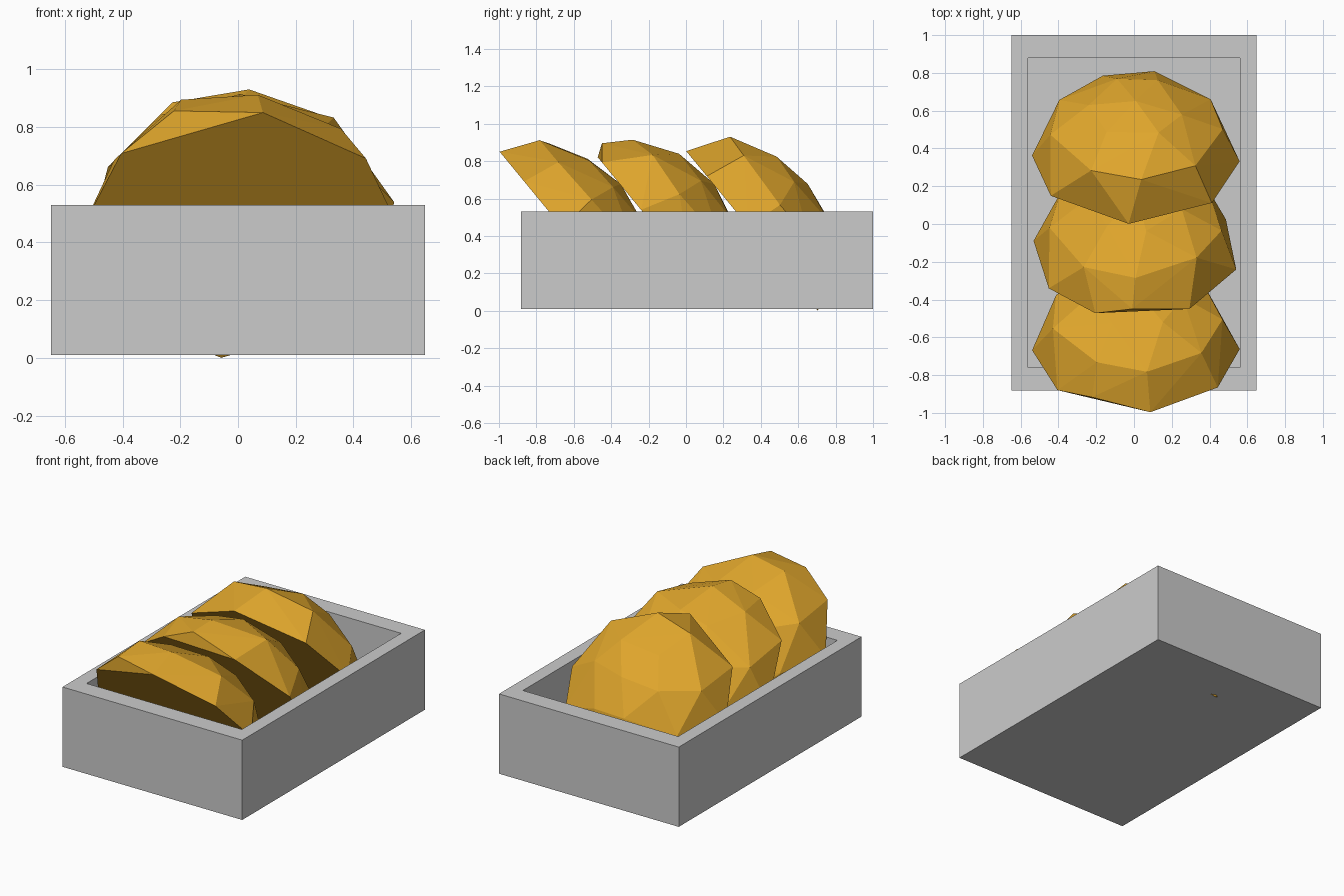
import bpy, bmesh, random
from math import sin, cos, radians
from mathutils import Vector

if "Cube" in bpy.data.objects:
    bpy.data.objects.remove(bpy.data.objects["Cube"])

random.seed(4)


def make_object(name, bm, mat=None):
    bmesh.ops.recalc_face_normals(bm, faces=bm.faces)
    mesh = bpy.data.meshes.new(name)
    bm.to_mesh(mesh)
    bm.free()
    obj = bpy.data.objects.new(name, mesh)
    bpy.context.collection.objects.link(obj)
    if mat:
        mesh.materials.append(mat)
    return obj


# Open crate: a block with its top inset and pushed down
X, Y0, Y1, Z0, Z1 = 0.648, -0.882, 1.0, 0.01, 0.53
bm = bmesh.new()
bmesh.ops.create_cube(bm, size=2)
for v in bm.verts:
    v.co = (X * v.co.x, Y1 if v.co.y > 0 else Y0, Z1 if v.co.z > 0 else Z0)
bm.normal_update()
top = max(bm.faces, key=lambda f: f.calc_center_median().z)
bmesh.ops.inset_region(bm, faces=[top], thickness=0.1)
for v in top.verts:
    v.co.x = 0.56 if v.co.x > 0 else -0.56
    v.co.y = 0.88 if v.co.y > 0.06 else -0.76
inner = bmesh.ops.extrude_discrete_faces(bm, faces=[top])["faces"][0]
for v in inner.verts:
    v.co.z = 0.10
make_object("crate", bm)

# Tilted faceted half-rounds, flat side facing forward and down
gold = bpy.data.materials.new("gold")
gold.diffuse_color = (0.74, 0.38, 0.025, 1)
gold.use_nodes = True
gold.node_tree.nodes["Principled BSDF"].inputs["Base Color"].default_value = gold.diffuse_color
UP = Vector((0, -0.636, 0.772))
AXIS = Vector((0, 0.772, 0.636))


def half_round(name, y, rim, near_rim, turn, low_radius):
    centre = Vector((0.01, y, 0.43))
    bm = bmesh.new()

    def point(angle, radius, height):
        a = radians(angle)
        bm.verts.new(centre + Vector((radius * sin(a), 0, 0))
                     + UP * radius * cos(a) + AXIS * height)

    for a in rim:
        point(a, low_radius if 150 < a < 210 else 0.55, 0)
    for a in near_rim:
        point(a, 0.55, 0.065)
    for i in range(9):
        point(turn + i * 40 + random.uniform(-5, 5), 0.46, 0.22 + random.uniform(-0.02, 0.02))
    for i in range(6):
        point(turn + 20 + i * 60 + random.uniform(-8, 8), 0.25, 0.345 + random.uniform(-0.01, 0.01))
    point(0, 0, 0.39)
    bmesh.ops.convex_hull(bm, input=bm.verts)
    bmesh.ops.dissolve_limit(bm, angle_limit=0.01, verts=bm.verts, edges=bm.edges)
    make_object(name, bm, gold)


half_round("front_half_round", -0.65, (-87, -49, 8, 52, 88, 135, 180, 225), (-25,), 10, 0.54)
half_round("middle_half_round", -0.15, (-100, -57, -23, 31, 75, 120, 165, 212), (-2,), 0, 0.545)
half_round("back_half_round", 0.35, (-92, -55, -4, 47, 87, 135, 187, 225), (), 5, 0.561)
